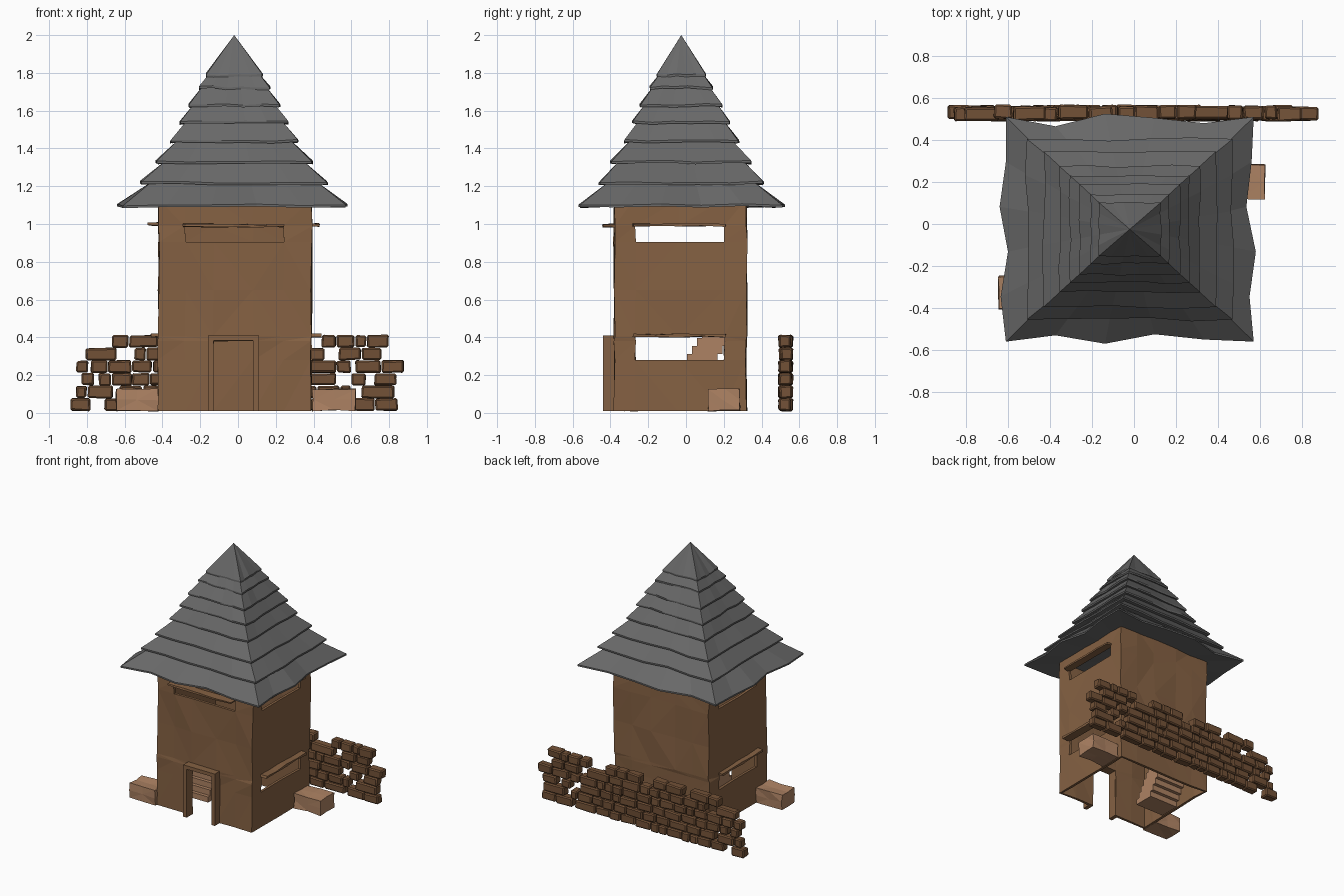
import bpy, bmesh, random
from mathutils import Vector, Matrix

random.seed(7)
cube = bpy.data.objects.get("Cube")
if cube:
    bpy.data.objects.remove(cube, do_unlink=True)


def material(name, r, g, b):
    m = bpy.data.materials.new(name)
    m.diffuse_color = (r, g, b, 1)
    m.use_nodes = True
    shader = m.node_tree.nodes["Principled BSDF"]
    shader.inputs["Base Color"].default_value = (r, g, b, 1)
    shader.inputs["Roughness"].default_value = 0.9
    return m


WALL = material("wall brown", .235, .12, .056)
BRICK = material("brick brown", .17, .083, .038)
WOOD = material("light wood", .42, .225, .125)
SLATE = material("slate grey", .14, .14, .14)


def finish(name, bm, mat):
    bmesh.ops.recalc_face_normals(bm, faces=bm.faces)
    mesh = bpy.data.meshes.new(name)
    bm.to_mesh(mesh)
    bm.free()
    mesh.materials.append(mat)
    ob = bpy.data.objects.new(name, mesh)
    bpy.context.collection.objects.link(ob)
    return ob


def jitter(verts, amount):
    for v in verts:
        v.co += Vector([random.uniform(-amount, amount) for _ in range(3)])


def add_box(bm, x, y, z, wobble=0, bevel=0):
    """Box between the given (low, high) limits, optionally worn."""
    size = [b - a for a, b in (x, y, z)]
    mid = [(a + b) / 2 for a, b in (x, y, z)]
    matrix = Matrix.Translation(mid) @ Matrix.Diagonal((*size, 1))
    verts = bmesh.ops.create_cube(bm, size=1, matrix=matrix)["verts"]
    jitter(verts, wobble)
    if bevel:
        edges = list({e for v in verts for e in v.link_edges})
        bmesh.ops.bevel(bm, geom=edges, offset=bevel, segments=1, affect='EDGES')


def box(name, x, y, z, mat, wobble=0):
    bm = bmesh.new()
    add_box(bm, x, y, z, wobble)
    return finish(name, bm, mat)


# Tower walls: a grid per side, with the cells of each opening left out
X0, X1, Y0, Y1 = -.42, .39, -.38, .32
LEVELS = [.01, .28, .38, .405, .65, .905, .99, 1.13]
XS = [X0, -.28, -.13, .08, .24, X1]
YS = [Y0, -.27, -.04, .2, Y1]
door = (-.13, .08, .01, .38)
front_window = (-.28, .24, .905, .99)
side_windows = [(-.27, .2, .28, .405), (-.27, .2, .905, .99)]

bm = bmesh.new()


def wall_side(coords, place, openings):
    for a, b in zip(coords, coords[1:]):
        for lo, hi in zip(LEVELS, LEVELS[1:]):
            u, z = (a + b) / 2, (lo + hi) / 2
            if any(o[0] < u < o[1] and o[2] < z < o[3] for o in openings):
                continue
            corners = [(a, lo), (b, lo), (b, hi), (a, hi)]
            bm.faces.new([bm.verts.new(place(*c)) for c in corners])


wall_side(XS, lambda u, z: (u, Y0, z), [door, front_window])
wall_side(XS, lambda u, z: (u, Y1, z), [])
for side in (X0, X1):
    wall_side(YS, lambda u, z: (side, u, z), side_windows)
bmesh.ops.remove_doubles(bm, verts=bm.verts, dist=.001)
for v in bm.verts:
    v.co.x += random.uniform(-.006, .006)
    v.co.y += random.uniform(-.006, .006)
bmesh.ops.triangulate(bm, faces=bm.faces)
tower = finish("tower_walls", bm, WALL)
thick = tower.modifiers.new("thickness", 'SOLIDIFY')
thick.thickness = .02

# Door frame
box("door_post_right", (-.16, -.13), (-.44, -.37), (.01, .385), WALL)
box("door_post_left", (.08, .11), (-.44, -.37), (.01, .385), WALL)
box("door_lintel", (-.16, .11), (-.44, -.37), (.383, .41), WALL)


# Hoods above the windows: thin, slightly sagging boards
def hood(name, x, y, z):
    bm = bmesh.new()
    add_box(bm, x, y, (z, z + .014))
    long_axis = 0 if x[1] - x[0] > y[1] - y[0] else 1
    edges = [e for e in bm.edges
             if abs(e.verts[0].co[long_axis] - e.verts[1].co[long_axis]) > .2]
    bmesh.ops.subdivide_edges(bm, edges=edges, cuts=3, use_grid_fill=True)
    jitter(bm.verts, .004)
    finish(name, bm, WALL)


hood("front_window_hood", (-.29, .245), (-.44, -.37), .985)
hood("left_upper_hood", (.38, .43), (-.28, .21), .988)
hood("right_upper_hood", (-.475, -.41), (-.28, .21), .992)
hood("left_lower_hood", (.38, .44), (-.28, .21), .403)
hood("right_lower_hood", (-.46, -.41), (-.28, .21), .403)

# Stairs inside, climbing to the back along the right wall
bm = bmesh.new()
STEPS = 11
for i in range(STEPS):
    y, z = -.15 + i * .026, .01 + i * .043
    add_box(bm, (-.395, -.15), (y, min(y + .16, .295)), (z, z + .043))
finish("stairs", bm, WOOD)

# Crates beside the tower
for name, x, y in (("left_crate", (.395, .625), (.12, .285)),
                   ("right_crate", (-.645, -.42), (-.405, -.25))):
    bm = bmesh.new()
    add_box(bm, x, y, (.013, .125))
    bmesh.ops.subdivide_edges(bm, edges=bm.edges, cuts=1, use_grid_fill=True)
    jitter(bm.verts, .005)
    bmesh.ops.triangulate(bm, faces=bm.faces)
    finish(name, bm, WOOD)

# Roof: overlapping shingle tiers with ragged lower edges
CX, CY, SEGMENTS = -.02, -.025, 5
TIERS = [  # height, half width, half depth
    (1.09, .59, .535), (1.21, .49, .43), (1.32, .41, .37), (1.43, .335, .3),
    (1.53, .285, .255), (1.62, .24, .215), (1.715, .187, .165), (1.78, .148, .128)]
# Outward offsets along the eaves: front, left, back, right
EAVES = [(-.03, .01, -.035, -.01), (-.02, .01, -.035, -.01),
         (-.03, -.005, .015, -.045), (0, .03, -.01, .025)]


def ring(bm, hx, hy, z, offsets, wave):
    """Square ring, each side split into equal segments."""
    corners = [Vector(c) for c in ((-hx, -hy), (hx, -hy), (hx, hy), (-hx, hy))]
    outward = [Vector(n) for n in ((0, -1), (1, 0), (0, 1), (-1, 0))]
    verts = []
    for side in range(4):
        a, b = corners[side], corners[(side + 1) % 4]
        for s in range(SEGMENTS):
            p = a.lerp(b, s / SEGMENTS)
            if s:
                p = p + outward[side] * offsets[side][s - 1]
            dz = random.uniform(-wave, wave)
            verts.append(bm.verts.new((CX + p.x, CY + p.y, z + dz)))
    return verts


def bridge(bm, a, b):
    n = len(a)
    for i in range(n):
        j = (i + 1) % n
        bm.faces.new((a[i], a[j], b[j], b[i]))


FLAT = [(0,) * 4] * 4
for i, (z, hx, hy) in enumerate(TIERS):
    bm = bmesh.new()
    swing = .025 * hx
    offsets = EAVES if i == 0 else [
        [random.uniform(-swing, swing) for _ in range(4)] for _ in range(4)]
    state = random.getstate()
    lower = ring(bm, hx, hy, z, offsets, .006)
    random.setstate(state)
    lip = ring(bm, hx, hy, z + .012, offsets, .006)
    bridge(bm, lower, lip)
    if i + 1 < len(TIERS):
        nz, nx, ny = TIERS[i + 1]
        upper = ring(bm, nx * .88, ny * .88, nz + .018, FLAT, 0)
        bridge(bm, lip, upper)
        bm.faces.new(upper)
    else:
        apex = bm.verts.new((CX, CY, 2))
        for k in range(len(lip)):
            bm.faces.new((lip[k], lip[(k + 1) % len(lip)], apex))
    under = bm.verts.new((CX, CY, z + .03))
    for k in range(len(lower)):
        bm.faces.new((lower[(k + 1) % len(lower)], lower[k], under))
    finish(f"roof_tier_{i + 1}", bm, SLATE)

# Ruined brick wall at the back: rows as runs of bricks with gaps between
ROWS = [
    [(-.89, -.78), (-.71, .56), (.58, .85)],
    [(-.86, -.66), (-.63, .6), (.65, .83)],
    [(-.83, -.76), (-.74, .52), (.6, .68), (.72, .84)],
    [(-.86, -.79), (-.78, .6), (.62, .88)],
    [(-.81, -.64), (-.55, .46), (.53, .76)],
    [(-.67, -.42), (-.36, -.1), (0, .3), (.44, .8)]]
HEIGHT = .067
bm = bmesh.new()
for r, runs in enumerate(ROWS):
    z = .012 + r * HEIGHT
    for start, end in runs:
        x = start
        while x < end - .01:
            stop = x + random.uniform(.06, .15)
            if end - stop < .05:
                stop = end
            shift = random.uniform(-.006, .006)
            add_box(bm, (x + .003, stop - .003), (.495 + shift, .56 + shift),
                    (z, z + HEIGHT - .003), .004, .008)
            x = stop
finish("brick_wall", bm, BRICK)
